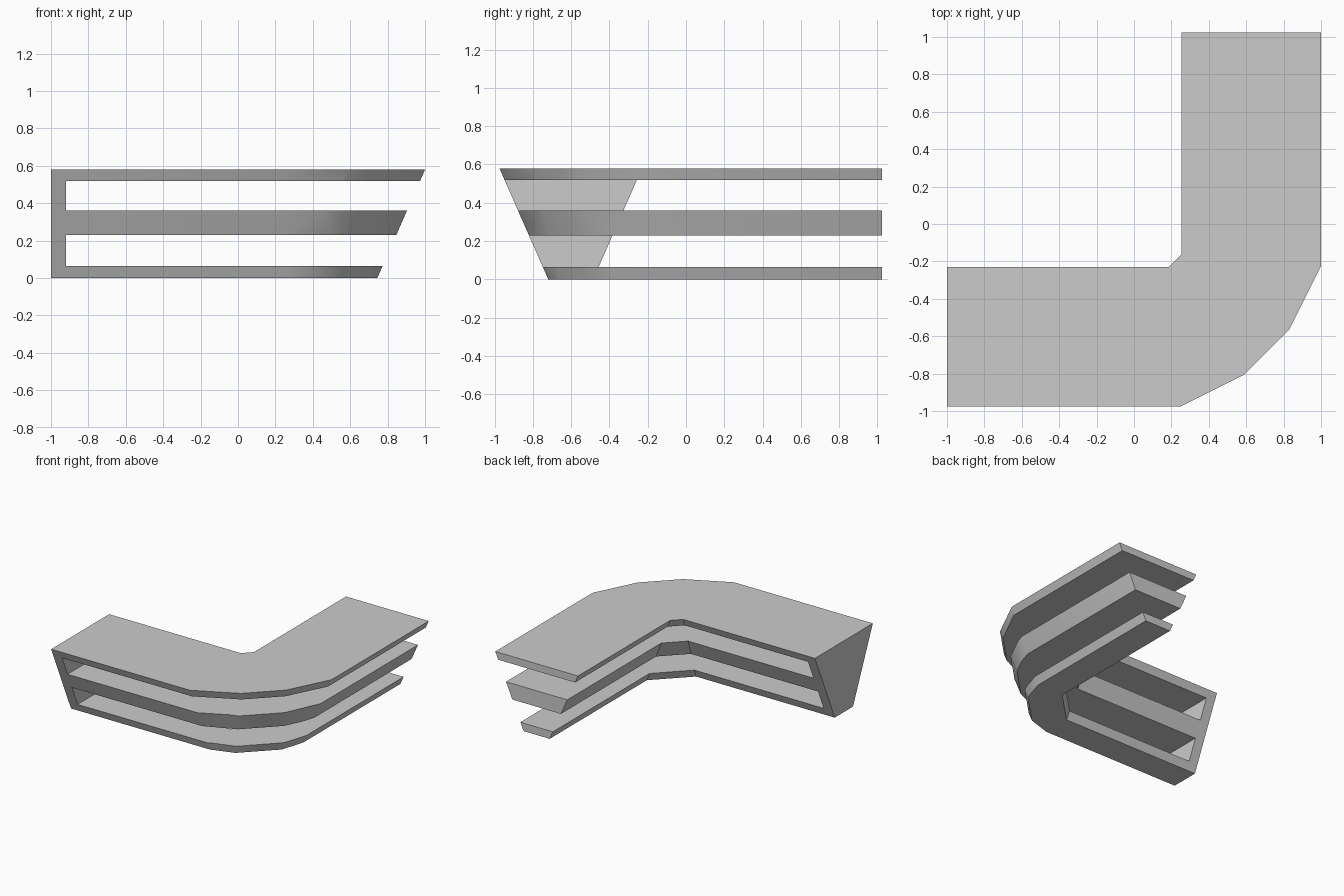
import bpy
import bmesh
import math

cube = bpy.data.objects.get("Cube")
if cube:
    bpy.data.objects.remove(cube, do_unlink=True)

HEIGHT = 0.58
END_X, END_Y = -1.0, 0.975

# Single grey finish
grey = bpy.data.materials.new("grey")
grey.use_nodes = True
colour = (0.6, 0.6, 0.6, 1)
grey.diffuse_color = colour
grey.node_tree.nodes["Principled BSDF"].inputs["Base Color"].default_value = colour


def mirrored(half):
    """Complete a bend by mirroring it across the diagonal of the corner."""
    shift = 0.025  # the diagonal joins (1, -0.975) to the inner corner
    return half + [(shift - y, shift - x) for x, y in reversed(half)]


# Plan outlines: wide at the top, narrow at the foot
outer_top = mirrored([(END_X, -0.975), (0.25, -0.975), (0.59, -0.805)])
inner_top = mirrored([(END_X, -0.23), (0.185, -0.23)])
outer_foot = mirrored([(END_X, -0.72), (0.25, -0.72), (0.44, -0.66)])
inner_foot = mirrored([(END_X, -0.485), (0.25, -0.485)])


def make_object(name, bm):
    bmesh.ops.recalc_face_normals(bm, faces=bm.faces)
    mesh = bpy.data.meshes.new(name)
    bm.to_mesh(mesh)
    bm.free()
    mesh.materials.append(grey)
    obj = bpy.data.objects.new(name, mesh)
    bpy.context.collection.objects.link(obj)
    return obj


# Flared corner body lofted from foot to top
bm = bmesh.new()
foot = [bm.verts.new((x, y, 0)) for x, y in outer_foot + inner_foot[::-1]]
top = [bm.verts.new((x, y, HEIGHT)) for x, y in outer_top + inner_top[::-1]]
bm.faces.new(foot)
bm.faces.new(top)
for i in range(len(foot)):
    j = (i + 1) % len(foot)
    bm.faces.new((foot[i], foot[j], top[j], top[i]))
body = make_object("corner_shelf", bm)

# Two open slots leave three shelves and an upright end panel
for name, low, high in (("lower_slot", 0.065, 0.23), ("upper_slot", 0.36, 0.52)):
    bm = bmesh.new()
    bmesh.ops.create_cube(bm, size=1)
    for v in bm.verts:
        v.co.x = -0.92 if v.co.x < 0 else 1.5
        v.co.y *= 3
        v.co.z = low if v.co.z < 0 else high
    cutter = make_object(name, bm)
    cutter.hide_render = True
    cut = body.modifiers.new(name, "BOOLEAN")
    cut.operation = "DIFFERENCE"
    cut.solver = "EXACT"
    cut.object = cutter
    bpy.context.view_layer.objects.active = body
    bpy.ops.object.modifier_apply(modifier=name)
    bpy.data.objects.remove(cutter, do_unlink=True)

# Soft shading round the outer bend, crisp edges elsewhere
bpy.ops.object.select_all(action="DESELECT")
body.select_set(True)
bpy.context.view_layer.objects.active = body
bpy.ops.object.shade_smooth_by_angle(angle=math.radians(30))
